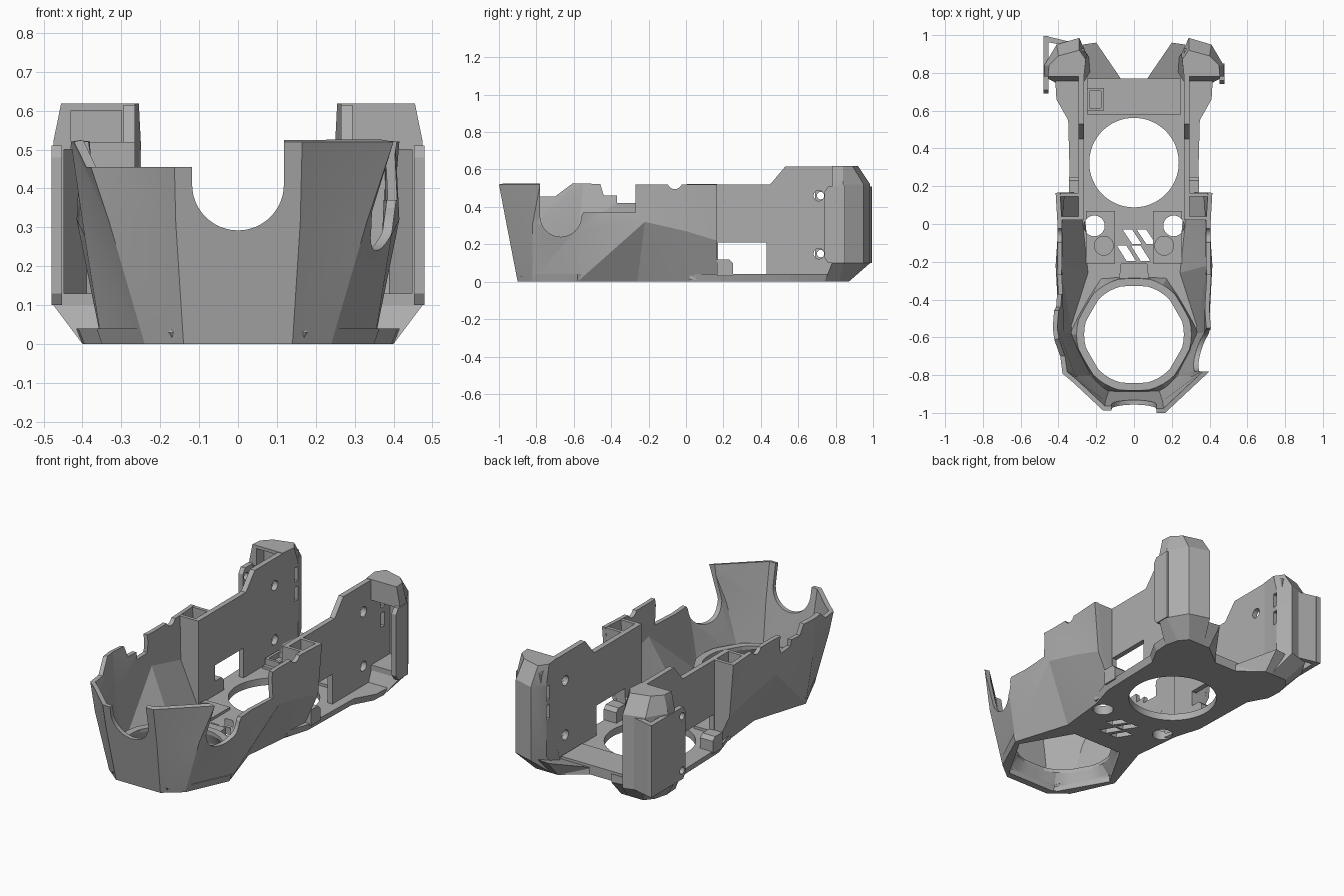
import bpy, bmesh, math

if "Cube" in bpy.data.objects:
    bpy.data.objects.remove(bpy.data.objects["Cube"], do_unlink=True)

grey = bpy.data.materials.new("plain_grey")
grey.use_nodes = True
grey.diffuse_color = (0.42, 0.42, 0.42, 1)
grey.node_tree.nodes["Principled BSDF"].inputs["Base Color"].default_value = grey.diffuse_color
parts = []


def make(name, bm):
    bmesh.ops.recalc_face_normals(bm, faces=bm.faces)
    mesh = bpy.data.meshes.new(name)
    bm.to_mesh(mesh)
    bm.free()
    mesh.materials.append(grey)
    ob = bpy.data.objects.new(name, mesh)
    bpy.context.collection.objects.link(ob)
    parts.append(ob)
    return ob


def loft(name, rings, closed=True):
    """Skin a stack of point rings; closed rings get end caps."""
    bm = bmesh.new()
    rows = [[bm.verts.new(p) for p in ring] for ring in rings]
    n = len(rows[0])
    for a, b in zip(rows, rows[1:]):
        for i in range(n if closed else n - 1):
            j = (i + 1) % n
            bm.faces.new((a[i], a[j], b[j], b[i]))
    if closed:
        bm.faces.new(rows[0])
        bm.faces.new(rows[-1])
    return make(name, bm)


def prism(name, axis, pts, lo, hi):
    """Extrude a 2D outline along x, y or z."""
    place = {"x": lambda p, t: (t, p[0], p[1]),
             "y": lambda p, t: (p[0], t, p[1]),
             "z": lambda p, t: (p[0], p[1], t)}[axis]
    lo, hi = min(lo, hi), max(lo, hi)
    return loft(name, [[place(p, t) for p in pts] for t in (lo, hi)])


def rect(a0, a1, b0, b1):
    return [(a0, b0), (a1, b0), (a1, b1), (a0, b1)]


def circle(a, b, r, n=32, start=0, end=360):
    steps = n if end - start == 360 else n + 1
    angles = [math.radians(start + (end - start) * i / n) for i in range(steps)]
    return [(a + r * math.cos(t), b + r * math.sin(t)) for t in angles]


def use_modifier(ob, mod):
    bpy.context.view_layer.objects.active = ob
    bpy.ops.object.modifier_apply(modifier=mod.name)


def cut(ob, *cutters):
    for c in cutters:
        mod = ob.modifiers.new("cut", "BOOLEAN")
        mod.operation, mod.solver, mod.object = "DIFFERENCE", "EXACT", c
        use_modifier(ob, mod)
        parts.remove(c)
        bpy.data.objects.remove(c, do_unlink=True)


def both(half):
    """Run a half outline from the right back, round the front, to the left back."""
    return [(-p[0], *p[1:]) for p in reversed(half)] + half


# Faceted front shell with a peak above the waist
low = [(.14, -.9, 0), (.24, -.82, 0), (.35, -.58, 0), (.25, -.26, 0), (.28, .02, 0),
       (.29, .165, 0)]
mid = [(.16, -.96, .31), (.33, -.82, .31), (.395, -.58, .28), (.415, -.22, .32),
       (.40, 0, .27), (.39, .165, .22)]
top = [(.165, -1, .52), (.40, -.78, .52), (.43, -.55, .52), (.405, -.22, .52),
       (.405, 0, .52), (.415, .165, .52)]
shell = loft("front_shell", [both(h) for h in (low, mid, top)], closed=False)
bm = bmesh.new()
bm.from_mesh(shell.data)
bmesh.ops.triangulate(bm, faces=bm.faces, quad_method="LONG_EDGE")
bm.normal_update()
# Face the normals away from the middle so the wall thickens inwards
if sum(f.normal.x * f.calc_center_median().x for f in bm.faces) < 0:
    bmesh.ops.reverse_faces(bm, faces=bm.faces)
bm.to_mesh(shell.data)
bm.free()
wall = shell.modifiers.new("wall", "SOLIDIFY")
wall.thickness, wall.offset, wall.use_even_offset = .024, -1, True
use_modifier(shell, wall)

left_rim = [(-.78, .7), (-.78, .35)] + circle(-.67, .35, .11, 16, 180, 360)[1:] \
    + [(-.55, .37), (-.27, .37), (-.27, .7)]
right_rim = [(-1.1, .455), (-.7, .455), (-.6, .53), (-.46, .53), (-.44, .46), (-.37, .46),
             (-.37, .42), (-.27, .42), (-.27, .7), (-1.1, .7)]
u_notch = [(-.118, .7)] + circle(0, .41, .118, 24, 180, 360) + [(.118, .7)]
cut(shell,
    prism("front_notch", "y", u_notch, -1.2, -.7),
    prism("left_rim_cut", "x", left_rim, .2, .7),
    prism("right_rim_cut", "x", right_rim, -.7, -.1),
    prism("rim_nick", "x", circle(-.06, .535, .04), -.7, .7))

# Floor plate, flaring out at the rear
half_floor = [p[:2] for p in low[:5]] + [(.325, .165), (.335, .55), (.395, .66), (.40, .75),
                                         (.34, .87), (.2, .87), (.07, .77)]
outline = both(half_floor)
floor = loft("floor_plate", [[(x, y, 0) for x, y in outline],
                             [(x * 1.04, y, .04) for x, y in outline]])


# Six-sided opening that rounds off upwards, with a raised collar
def opening(z, grow, rounded):
    ring = []
    for i in range(48):
        a = 2 * math.pi * i / 48
        r = .275 / math.cos((a % (math.pi / 3)) - math.pi / 6)
        if rounded:
            r = min(r * .93, .264)
        ring.append(((r + grow) * math.cos(a), -.585 + (r + grow) * math.sin(a), z))
    return ring


collar = loft("opening_collar", [opening(0, .015, False), opening(.03, .03, False),
                                 opening(.11, .04, True)])
for ob in (collar, floor):
    cut(ob, loft("opening_cut", [opening(-.01, 0, False), opening(.03, 0, False),
                                 opening(.09, 0, True), opening(.13, 0, True)]))

cut(floor, prism("round_window", "z", circle(0, .325, .237, 64), -.1, .2))
for y0, y1, xs in ((-.03, -.105, (-.06, .015)), (-.115, -.195, (-.09, -.015))):
    for x in xs:
        slot = [(x, y0), (x + .05, y0), (x + .1, y1), (x + .05, y1)]
        cut(floor, prism("vent_slot", "z", slot, -.1, .2))

# Rear cross pad, box on it and front catch
prism("rear_pad", "z", rect(-.25, .25, .58, .77), .03, .055)
box = prism("rear_box", "z", rect(-.25, -.16, .6, .72), .03, .09)
cut(box, prism("box_cut", "z", rect(-.235, -.175, .615, .705), .06, .2))
prism("front_catch", "z", [(-.08, -.3), (.08, -.3), (.07, -.21), (-.07, -.21)], .03, .09)

wall_side = [(.02, .01), (.8, .01), (.93, .13), (.93, .58), (.83, .615), (.53, .615),
             (.45, .52), (.02, .52)]
cross_wall = [(.265, .02), (.28, .02), (.37, .22), (.385, .31), (.39, .52), (.265, .52)]
waist = [(.265, .78), (.475, .78), (.475, .84), (.41, .95), (.29, .985), (.25, .9)]
corner_rings = [
    (0, [(.265, .74), (.40, .74), (.38, .82), (.34, .87), (.24, .87), (.2, .83)]),
    (.1, waist), (.52, waist),
    (.618, [(.265, .78), (.455, .78), (.45, .84), (.40, .89), (.29, .92), (.255, .87)])]

for s, side in ((1, "left"), (-1, "right")):
    def flip(pts):
        return [(s * x, y) for x, y in pts]

    # Raised pads with a through hole and a shallow dished seat
    pad = prism(side + "_floor_pad", "z", flip(rect(.1, .255, -.21, .07)), .03, .055)
    for ob in (pad, floor):
        cut(ob, prism("hole", "z", circle(s * .21, -.01, .055), -.1, .2))
    cut(pad, prism("seat", "z", circle(s * .16, -.115, .05), .045, .2))

    # Tall side wall with window, screw holes and rear slots
    panel = prism(side + "_side_wall", "x", wall_side, s * .265, s * .295)
    cutters = [prism("window", "x", rect(.17, .43, .04, .21), s * .2, s * .4)]
    cutters += [prism("screw", "x", circle(.71, z, .028), s * .2, s * .4) for z in (.15, .46)]
    cutters += [prism("slot", "x", rect(.87, .9, z, z + .08), s * .2, s * .4)
                for z in (.31, .42)]
    cut(panel, *cutters)
    prism(side + "_window_block", "x", [(.165, .03), (.25, .03), (.25, .1), (.23, .12),
                                        (.165, .12)], s * .265, s * .345)

    # Pocket between shell and side wall
    for name, y in (("_pocket_front", .02), ("_pocket_back", .145)):
        prism(side + name, "y", flip(cross_wall), y, y + .02)

    # Hollow rear corner housing, its pocket following the outer wall
    corner = loft(side + "_rear_corner", [[(s * x, y, z) for x, y in r] for z, r in corner_rings])
    pocket = [(.295, .6), (.448, .6), (.448, .83), (.39, .92), (.295, .95)]
    cut(corner, prism("pocket", "z", flip(pocket), .13, .5))
    if s < 0:
        cut(corner, prism("upper_pocket", "y", flip(rect(.3, .43, .45, .6)), .6, .85))
    cut(corner, *[prism("slot", "x", rect(.87, .9, z, z + .08), s * .2, s * .31)
                  for z in (.31, .42)])

    # Sloping wing from the rear edge up to the corner
    wing = [(.07, .77, .04), (.25, .77, .04), (.27, .95, .1), (.2, .96, .1)]
    base = [(.07, .76, 0), (.25, .76, 0), (.25, .87, 0), (.2, .87, 0)]
    loft(side + "_rear_wing", [[(s * x, y, z) for x, y, z in r] for r in (base, wing)])

    # Outer ear plate with screw holes
    y0, y1 = (.74, .85) if s > 0 else (.69, .995)
    ear_side = [(y0 + .02, .1), (y1, .1), (y1, .51), (y0 + .02, .51), (y0, .48), (y0, .13)]
    ear = prism(side + "_ear_plate", "x", ear_side, s * .452, s * .48)
    if s < 0:
        cut(ear, *[prism("screw", "x", circle(.72, z, .02), -.6, -.4) for z in (.15, .46)])
        # Web closing the gap between the ear and the corner
        prism("right_ear_web", "z", [(-.465, .995), (-.465, .965), (-.37, .945), (-.34, .965)],
              .1, .51)

# Flat facets, smooth round edges
bpy.ops.object.select_all(action="DESELECT")
for ob in parts:
    ob.select_set(True)
bpy.context.view_layer.objects.active = shell
bpy.ops.object.shade_smooth_by_angle(angle=math.radians(16))
